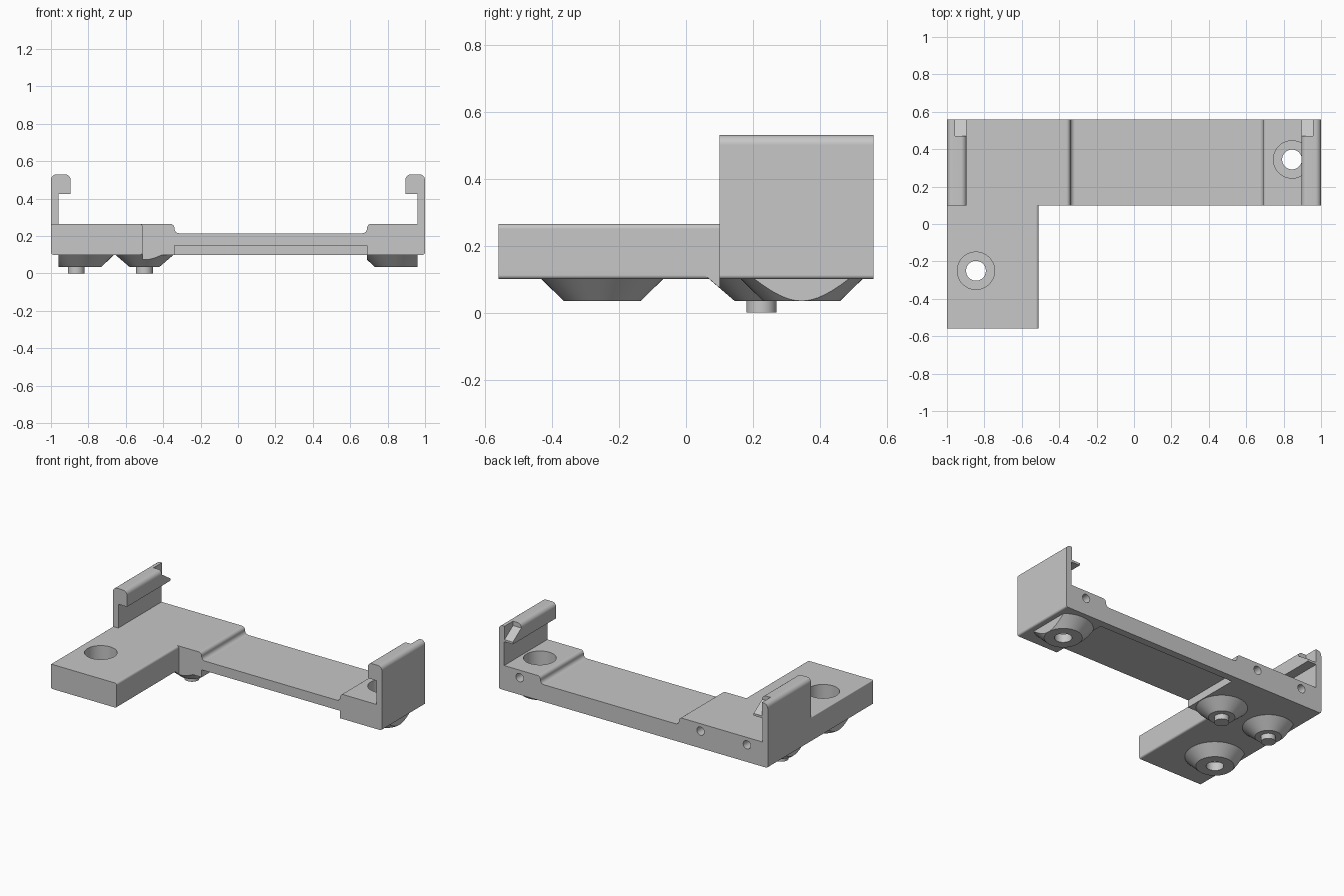
import bpy, bmesh, math
from mathutils import Vector

if "Cube" in bpy.data.objects:
    bpy.data.objects.remove(bpy.data.objects["Cube"])

grey = bpy.data.materials.new("plain_grey")
grey.use_nodes = True
COLOUR = (0.57, 0.57, 0.57, 1)
grey.diffuse_color = COLOUR
grey.node_tree.nodes["Principled BSDF"].inputs["Base Color"].default_value = COLOUR


def finish(name, bm):
    bmesh.ops.recalc_face_normals(bm, faces=bm.faces)
    mesh = bpy.data.meshes.new(name)
    bm.to_mesh(mesh)
    bm.free()
    mesh.materials.append(grey)
    ob = bpy.data.objects.new(name, mesh)
    bpy.context.collection.objects.link(ob)
    return ob


def rounded(points, steps=6):
    """Replace each right-angled corner (a, b, radius) by an arc."""
    out = []
    for i, (a, b, r) in enumerate(points):
        p = Vector((a, b))
        if r == 0:
            out.append(p)
            continue
        u = (Vector(points[i - 1][:2]) - p).normalized() * r
        v = (Vector(points[(i + 1) % len(points)][:2]) - p).normalized() * r
        for k in range(steps + 1):
            t = math.pi / 2 * k / steps
            out.append(p + u + v - v * math.cos(t) - u * math.sin(t))
    return out


def prism(name, points, axis, start, end):
    """Extrude an outline along the axis x, y or z."""
    place = {"x": lambda a, b, t: (t, a, b),
             "y": lambda a, b, t: (a, t, b),
             "z": lambda a, b, t: (a, b, t)}[axis]
    bm = bmesh.new()
    low = [bm.verts.new(place(p[0], p[1], start)) for p in points]
    high = [bm.verts.new(place(p[0], p[1], end)) for p in points]
    bm.faces.new(low)
    bm.faces.new(high)
    for i in range(len(points)):
        j = (i + 1) % len(points)
        bm.faces.new((low[i], low[j], high[j], high[i]))
    return finish(name, bm)


def cone(name, x, y, z0, z1, r0, r1):
    bm = bmesh.new()
    bmesh.ops.create_cone(bm, cap_ends=True, segments=48, radius1=r0, radius2=r1, depth=z1 - z0)
    bmesh.ops.translate(bm, vec=(x, y, (z0 + z1) / 2), verts=bm.verts)
    return finish(name, bm)


def combine(ob, other, operation):
    mod = ob.modifiers.new(operation.lower(), "BOOLEAN")
    mod.operation, mod.solver, mod.object = operation, "EXACT", other
    bpy.context.view_layer.objects.active = ob
    bpy.ops.object.modifier_apply(modifier=mod.name)
    bpy.data.objects.remove(other)


BOTTOM, TOP, MID = 0.10, 0.265, 0.215
FRONT, EDGE, BACK = -0.56, 0.10, 0.56

# Main bridge with both hooked end walls, as one profile
bracket = prism("bracket", rounded([
    (-1, BOTTOM, 0.012), (1, BOTTOM, 0.012), (1, 0.53, 0.03),
    (0.895, 0.53, 0.03), (0.895, 0.425, 0), (0.96, 0.425, 0),
    (0.96, TOP, 0), (0.69, TOP, 0.022), (0.69, MID, 0.025),
    (-0.34, MID, 0.025), (-0.34, TOP, 0.022), (-0.96, TOP, 0),
    (-0.96, 0.425, 0), (-0.895, 0.425, 0), (-0.895, 0.53, 0.03),
    (-1, 0.53, 0.03)]), "y", EDGE, BACK)

# Front foot block
foot = prism("foot_block", rounded([
    (-1, BOTTOM, 0.012), (-0.51, BOTTOM, 0.012),
    (-0.51, TOP, 0.015), (-1, TOP, 0.006)]), "y", FRONT, EDGE + 0.02)
combine(bracket, foot, "UNION")

# Recess under the bridge, leaving a lip along the back
recess = prism("recess", [(0, 0), (0.51, 0), (0.51, 0.15), (0, 0.15)], "x", -0.34, 0.69)
combine(bracket, recess, "DIFFERENCE")

# Sloped notches at the back of the hooks
for side in (-1, 1):
    notch = prism("notch", [(0.47, 0.50), (0.47, 0.6), (0.6, 0.6), (0.6, 0.413)],
                  "x", side * 0.88, side * 0.957)
    combine(bracket, notch, "DIFFERENCE")

# Conical bosses below, trimmed to the outline of the plate
LEFT_OUTLINE = [(-0.96, FRONT), (-0.51, FRONT), (-0.51, EDGE),
                (-0.34, EDGE), (-0.34, BACK), (-0.96, BACK)]
RIGHT_OUTLINE = [(0.69, EDGE), (0.96, EDGE), (0.96, BACK), (0.69, BACK)]
SCREWS = [(-0.845, -0.25), (0.845, 0.345)]
PEGS = [(-0.865, 0.225), (-0.50, 0.225)]
bosses = [(x, y, 0.115, 0.207) for x, y in SCREWS] + [(x, y, 0.08, 0.185) for x, y in PEGS]
for x, y, r0, r1 in bosses:
    boss = cone("boss", x, y, 0.035, 0.125, r0, r1)
    trim = prism("trim", RIGHT_OUTLINE if x > 0 else LEFT_OUTLINE, "z", 0, 0.118)
    combine(boss, trim, "INTERSECT")
    combine(bracket, boss, "UNION")

# Locating pegs
for x, y in PEGS:
    combine(bracket, cone("peg", x, y, 0, 0.06, 0.045, 0.045), "UNION")

# Counterbored screw holes
for x, y in SCREWS:
    combine(bracket, cone("counterbore", x, y, 0.09, 0.32, 0.10, 0.10), "DIFFERENCE")
    combine(bracket, cone("through_hole", x, y, -0.1, 0.2, 0.053, 0.053), "DIFFERENCE")

# Small blind holes in the back face
for x in (-0.845, -0.50, 0.845):
    ring = [(x + 0.028 * math.cos(a), 0.215 + 0.028 * math.sin(a))
            for a in (math.tau * k / 24 for k in range(24))]
    combine(bracket, prism("back_hole", ring, "y", 0.48, 0.6), "DIFFERENCE")

# Smooth the rounded parts, keep the edges sharp
bpy.ops.object.select_all(action="DESELECT")
bracket.select_set(True)
bpy.context.view_layer.objects.active = bracket
bpy.ops.object.shade_smooth_by_angle(angle=math.radians(30))
weighted = bracket.modifiers.new("even_normals", "WEIGHTED_NORMAL")
weighted.keep_sharp = True
